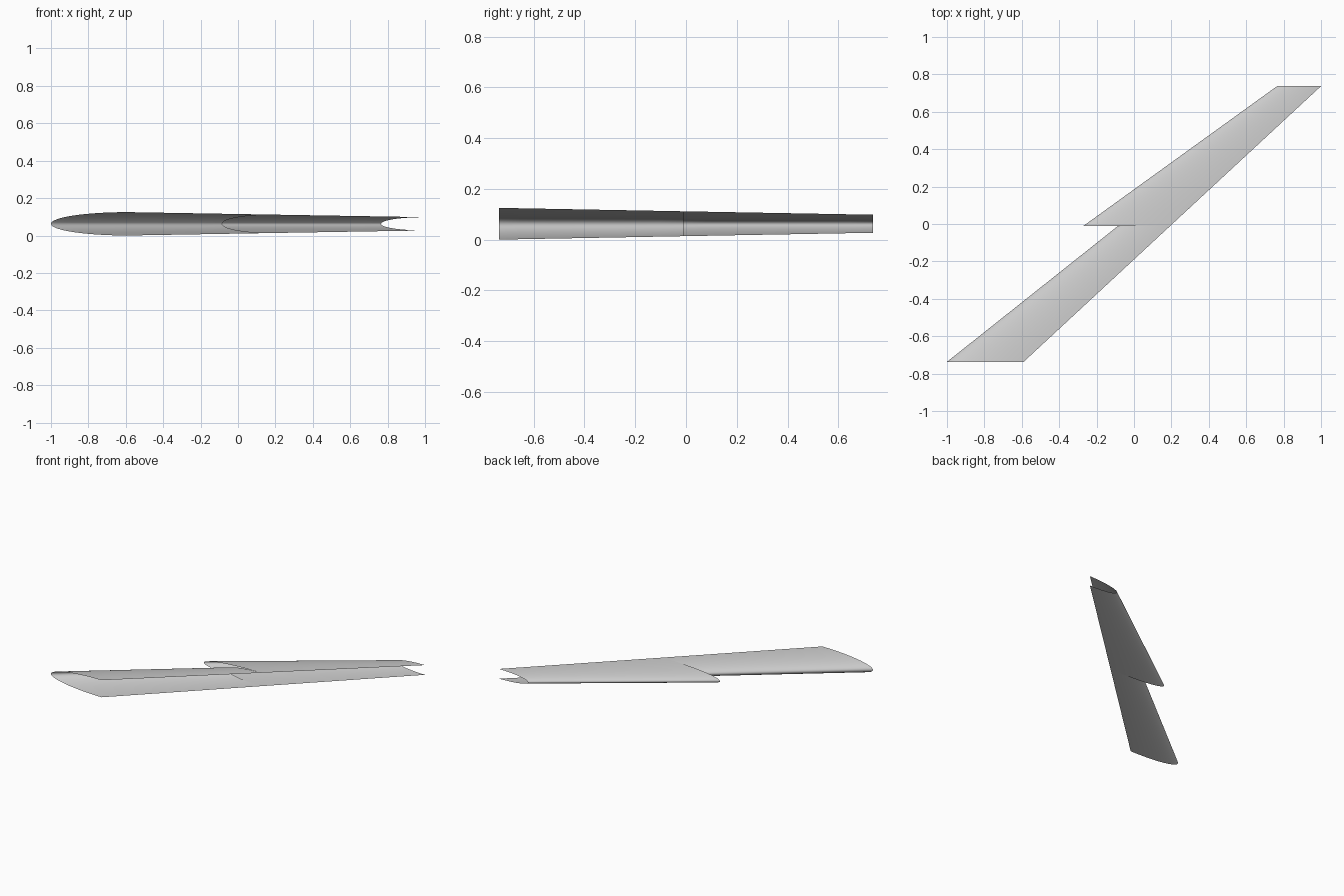
import bpy, bmesh, math

cube = bpy.data.objects.get("Cube")
if cube:
    bpy.data.objects.remove(cube, do_unlink=True)

# Single painted metal colour
grey = bpy.data.materials.new("light_grey_metal")
grey.use_nodes = True
colour = (0.6, 0.6, 0.6, 1)
grey.diffuse_color = colour
grey.node_tree.nodes["Principled BSDF"].inputs["Base Color"].default_value = colour

MID_Z = 0.0625
AROUND = 32
SPANS = 8


def mix(a, b, t):
    return a + (b - a) * t


def leading_edge_shell(name, inner, outer):
    """Thin open-backed shell lofted between two (y, nose_x, rear_x, half_height) stations."""
    bm = bmesh.new()
    rows = []
    for i in range(SPANS + 1):
        y, nose, rear, half = (mix(a, b, i / SPANS) for a, b in zip(inner, outer))
        row = []
        for j in range(AROUND + 1):
            angle = math.pi * (j / AROUND - 0.5)
            x = mix(nose, rear, 1 - math.cos(angle))
            row.append(bm.verts.new((x, y, MID_Z + half * math.sin(angle))))
        rows.append(row)
    # Skin faces, wound so the normals point outwards
    for near, far in zip(rows, rows[1:]):
        for j in range(AROUND):
            bm.faces.new((near[j], near[j + 1], far[j + 1], far[j]))
    bm.normal_update()
    if sum(f.normal.x for f in bm.faces) > 0:
        bmesh.ops.reverse_faces(bm, faces=bm.faces[:])
    for face in bm.faces:
        face.smooth = True
    mesh = bpy.data.meshes.new(name)
    bm.to_mesh(mesh)
    bm.free()
    mesh.materials.append(grey)
    obj = bpy.data.objects.new(name, mesh)
    bpy.context.collection.objects.link(obj)
    return obj


# Wing stations: root, stepped break and tip
BREAK_Y, BREAK_REAR, BREAK_HALF = -0.01, 0.194, 0.049
root = (-0.737, -1.0, -0.59, 0.0625)
break_inboard = (BREAK_Y, -0.085, BREAK_REAR, BREAK_HALF)
break_outboard = (BREAK_Y, -0.27, BREAK_REAR, BREAK_HALF)
tip = (0.737, 0.765, 1.0, 0.0355)

leading_edge_shell("inboard_leading_edge", root, break_inboard)
leading_edge_shell("outboard_leading_edge", break_outboard, tip)
